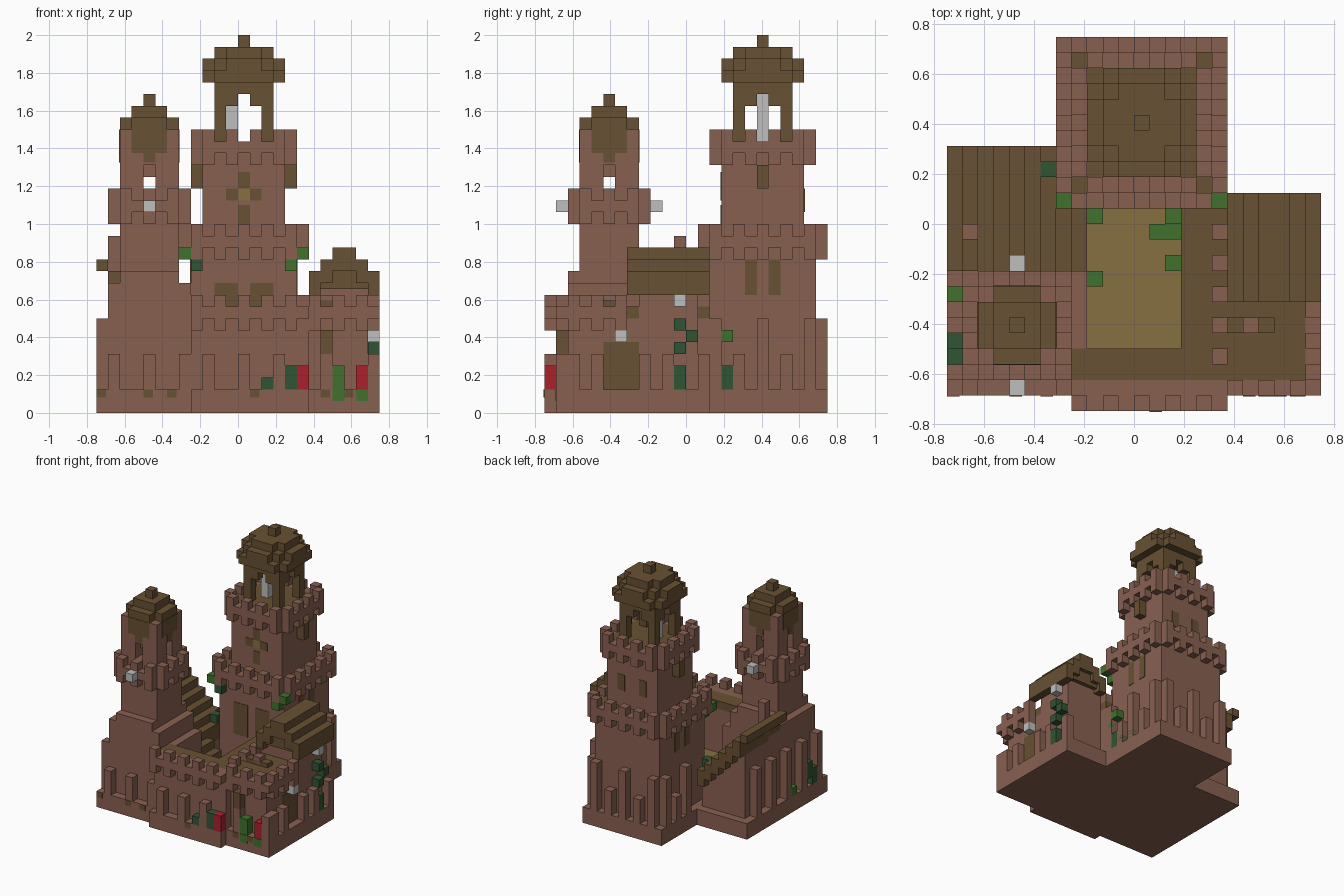
import bpy, bmesh

if "Cube" in bpy.data.objects:
    bpy.data.objects.remove(bpy.data.objects["Cube"])

U = 1 / 16      # one block
T = 0.06        # thickness of painted plates, in blocks


def material(name, r, g, b):
    m = bpy.data.materials.new(name)
    m.use_nodes = True
    m.diffuse_color = (r, g, b, 1)
    m.node_tree.nodes["Principled BSDF"].inputs["Base Color"].default_value = (r, g, b, 1)
    return m


STONE = material("red stone", .25, .118, .083)
WOOD = material("brown timber", .14, .082, .033)
SAND = material("ochre ground", .24, .162, .054)
LIGHT = material("pale grey", .52, .52, .52)
RED = material("red cloth", .40, .015, .027)
DARK = material("dark ivy", .03, .09, .035)
LEAF = material("bright leaf", .052, .165, .026)

parts = {}


def box(part, mat, x0, x1, y0, y1, z0, z1):
    """Add a block, in block units, to a named part."""
    bm = parts.setdefault(part, (bmesh.new(), mat))[0]
    vs = bmesh.ops.create_cube(bm, size=1)["verts"]
    for v in vs:
        v.co = (((x0 + x1) / 2 + v.co.x * (x1 - x0)) * U,
                ((y0 + y1) / 2 + v.co.y * (y1 - y0)) * U,
                ((z0 + z1) / 2 + v.co.z * (z1 - z0)) * U)


def cell(part, mat, x, y, z, h=1):
    box(part, mat, x, x + 1, y, y + 1, z, z + h)


def posts(part, axis, starts, fixed, z0, z1):
    """Row of single-block posts along x or y."""
    for a in starts:
        x, y = (a, fixed) if axis == "x" else (fixed, a)
        cell(part, STONE, x, y, z0, z1 - z0)


def parapet(part, axis, a0, a1, fixed, z):
    """Corbels, a solid course and merlons along one side."""
    posts(part, axis, range(a0, a1, 2), fixed, z, z + 1)
    posts(part, axis, range(a0, a1, 2), fixed, z + 2, z + 3)
    if axis == "x":
        box(part, STONE, a0, a1, fixed, fixed + 1, z + 1, z + 2)
    else:
        box(part, STONE, fixed, fixed + 1, a0, a1, z + 1, z + 2)


def ring(part, x0, x1, y0, y1, z):
    for y in (y0 - 1, y1):
        parapet(part, "x", x0, x1, y, z)
    for x in (x0 - 1, x1):
        parapet(part, "y", y0, y1, x, z)


def diamond(part, cx, cy, z, r, reach):
    """Block layer of radius r with its corners trimmed."""
    for dx in range(-r, r + 1):
        w = min(r, reach - abs(dx))
        box(part, WOOD, cx + dx, cx + dx + 1, cy - w, cy + w + 1, z, z + 1)


# Plinth
box("plinth", STONE, -12, -4, -11, 5, 0, 2)
box("plinth", STONE, -4, 6, -12, 2, 0, 2)
box("plinth", STONE, 6, 12, -11, 2, 0, 2)
box("plinth", STONE, -5, 6, 1, 12, 0, 2)
box("courtyard_floor", SAND, -3, 3, -8, 2, 2, 2.5)

# Great tower
box("great_tower", STONE, -4, 5, 2, 11, 2, 14)
box("great_tower_floor", WOOD, -4, 5, 2, 11, 14, 15)
ring("great_tower_lower_battlement", -4, 5, 2, 11, 13)
box("great_tower_upper", STONE, -3, 4, 3, 10, 15, 22)
box("great_tower_upper_floor", WOOD, -3, 4, 3, 10, 22, 23)
ring("great_tower_upper_battlement", -3, 4, 3, 10, 21)
for i, a in enumerate(range(-4, 5)):
    top = 5 if i % 4 == 2 else 8
    if i % 2 == 0:
        posts("great_tower_buttresses", "x", [a], 11, 2, top)
        posts("great_tower_buttresses", "y", [a + 6], 5, 2, top)
        if a + 6 > 4:
            posts("great_tower_buttresses", "y", [a + 6], -5, 2, top)

# Great tower windows, hanging boxes and emblem
for x in (-4, 4):
    cell("great_tower_hanging_boxes", WOOD, x, 6, 19, 2)
for a in (5, 7):
    for x in (-4 - T, 5):
        box("great_tower_windows", WOOD, x, x + T, a, a + 1, 10, 13)
for x in (-2, 1):
    box("great_tower_front_windows", WOOD, x, x + 2, 2 - T, 2, 7, 11)
    box("great_tower_back_windows", WOOD, x + .5, x + 1.5, 10, 10 + T, 17, 19)
for x0, x1, z0, z1 in ((-1, 0, 18, 19), (1, 2, 18, 19), (0, 1, 19, 20.4), (0, 1, 16, 17.6)):
    box("emblem_arms", WOOD, x0, x1, 3 - T, 3, z0, z1)
box("emblem_centre", SAND, 0, 1, 3 - T, 3, 18, 19)

# Lantern turret and its stepped dome
for x in (-2, 2):
    for y in (4, 8):
        cell("lantern_posts", WOOD, x, y, 23, 5)
for s in (0, 1):
    for a in (-1, 1):
        cell("lantern_arches", WOOD, a, 4 + 4 * s, 26)
        cell("lantern_arches", WOOD, -2 + 4 * s, 6 + a, 26)
diamond("lantern_dome", 0, 6, 27, 2, 4)
diamond("lantern_dome", 0, 6, 28, 3, 5)
diamond("lantern_dome", 0, 6, 29, 3, 4)
diamond("lantern_dome", 0, 6, 30, 2, 3)
diamond("lantern_dome", 0, 6, 31, 0, 0)
cell("bell", LIGHT, -1, 6, 23, 4)

# Side tower on its broad base
box("side_tower_base", STONE, -11, -4, -10, -3, 2, 11)
box("side_tower_base", STONE, -10, -5, -10, -3, 11, 12)
posts("side_tower_buttresses", "x", range(-11, -4, 3), -11, 2, 5)
posts("side_tower_buttresses", "y", range(-10, 4, 3), -12, 2, 8)
box("side_tower", STONE, -10, -5, -9, -4, 12, 19)
for x in (-10, -7):
    for y in (-9, -6):
        box("side_tower_corners", STONE, x, x + 2, y, y + 2, 19, 21)
box("side_tower_core", STONE, -9, -6, -8, -5, 20, 21)
box("side_tower_top", STONE, -10, -5, -9, -4, 21, 24)
ring("side_tower_battlement", -10, -5, -9, -4, 16)
for y in (-11, -3):
    cell("side_tower_lamps", LIGHT, -8, y, 17)
diamond("side_tower_roof", -8, -7, 24, 2, 3)
diamond("side_tower_roof", -8, -7, 25, 1, 2)
diamond("side_tower_roof", -8, -7, 26, 0, 0)
for w, z0, z1 in ((1.5, 22, 24), (.5, 21.2, 22)):
    for y in (-9 - T, -4):
        box("side_tower_stains", WOOD, -7.5 - w, -7.5 + w, y, y + T, z0, z1)
    for x in (-10 - T, -5):
        box("side_tower_stains", WOOD, x, x + T, -6.5 - w, -6.5 + w, z0, z1)

# Lean-to hall with a stepped roof falling to the courtyard
for i in range(9):
    x, h = i - 12, 13 - i
    back = 5 if x < -5 else 1
    box("hall_roof", WOOD, x, x + 1, -3, back, h - (2 if i else 1), h)
    if 0 < i < 8:
        box("hall_walls", STONE, x, x + 1, -3, back - 1, 2, h - 1.5)
cell("hall_chimney", STONE, -11, -1, 11, 4)

# Front curtain wall and walkway
box("front_wall", STONE, -4, 6, -11, -8, 2, 8)
box("front_wall", STONE, -4, 6, -11, -10, 8, 9)
box("walkway", WOOD, -4, 6, -10, -8, 8, 9)
parapet("front_battlement", "x", -4, 6, -12, 7)
posts("front_buttresses", "x", range(-3, 6, 3), -12, 2, 5)
box("inner_wall", STONE, 3, 6, -8, 2, 2, 8)
box("walkway", WOOD, 3, 6, -8, 2, 8, 9)
posts("inner_merlons", "y", range(-9, 2, 2), 5, 9, 10)
box("courtyard_side_wall", STONE, -4, -3, -8, -3, 2, 9)

# Gabled wing
box("wing_walls", STONE, 6, 11, -10, 1, 2, 8)
box("wing_deck", WOOD, 6, 11, -10, -4, 8, 9)
box("wing_upper_walls", STONE, 6, 11, -4, 1, 8, 11)
parapet("wing_front_battlement", "x", 6, 12, -11, 7)
parapet("wing_side_battlement", "y", -10, -5, 11, 7)
for x, h in zip(range(6, 12), (12, 13, 14, 14, 13, 12)):
    box("wing_roof", WOOD, x, x + 1, -5, 2, h - 2, h)
box("wing_gable", WOOD, 7, 11, -4.5, 1.5, 10.5, 12.5)
posts("wing_buttresses", "y", (-10, -8, -4, -2, 1), 11, 2, 5)
posts("wing_buttresses", "x", (7, 11), -11, 2, 5)
box("wing_door", WOOD, 11, 11 + T, -7, -4, 2, 6)
cell("wing_window_box", WOOD, 7, -11, 5, 2)
box("deck_bench", WOOD, 6, 9, -7, -6, 9, 9.5)
cell("deck_chimney", STONE, 7, -7, 9)
for y, z in ((-6, 6), (-1, 9)):
    cell("wing_lamps", LIGHT, 11, y, z)

# Banners
cell("banners", RED, 5, -12, 2, 2)
cell("banners", RED, 10, -11, 2, 2)

# Ivy and leaves
for x, y, z, h in ((2, -12, 2, 1), (4, -12, 2, 2), (11, -1, 7, 1), (11, 0, 6, 1),
                   (11, -1, 5, 1), (11, -1, 2, 2), (5, 3, 2, 2), (-12, -9, 2, 2),
                   (-12, -8, 3, 2), (-4, 1, 12, 1), (-6, 3, 7, 1), (5, 4, 2, 1)):
    cell("ivy", DARK, x, y, z, h)
for x, y, z, h in ((8, -11, 2, 2), (5, 3, 6, 1), (5, 2, 5, 1), (5, 2, 2, 1), (5, 6, 2, 1),
                   (5, 1, 13, 1), (4, 1, 12, 1), (-5, 1, 13, 1), (-12, -5, 2, 1),
                   (-3, 0, 2, 2), (2, 0, 2, 2), (1, -1, 2, 1), (2, -1, 2, 1),
                   (2, -3, 2, 1), (-3, -4, 2, 1)):
    cell("leaves", LEAF, x, y, z, h)
for x in (8, 10):
    box("moss_plates", LEAF, x, x + 1, -11 - T, -11, 1, 2)
for x, y in ((-12, -11), (-8, -11), (-6, -11), (1, -12), (7, -11), (9, -11)):
    box("plinth_stains", WOOD, x, x + .8, y - T, y, 1.3, 2)

# Turn the collected blocks into objects
for name, (bm, mat) in parts.items():
    mesh = bpy.data.meshes.new(name)
    bm.to_mesh(mesh)
    bm.free()
    mesh.materials.append(mat)
    bpy.context.collection.objects.link(bpy.data.objects.new(name, mesh))
